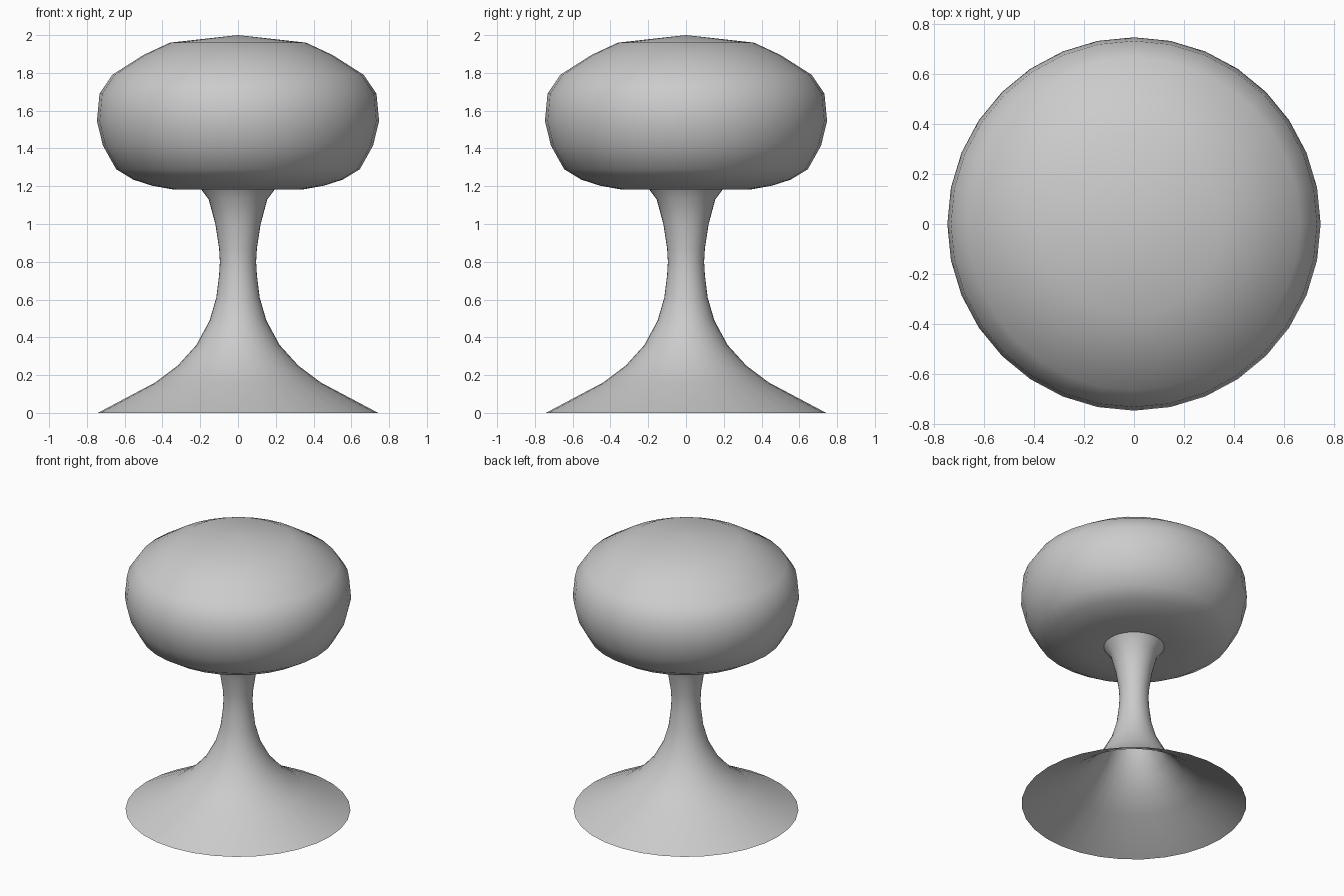
import bpy, math

if "Cube" in bpy.data.objects:
    bpy.data.objects.remove(bpy.data.objects["Cube"])

SIDES = 32


def lathe(name, profile):
    """Revolve (radius, z) points, listed from bottom to top, around z."""
    verts, faces, rings = [], [], []
    for r, z in profile:
        n = 1 if r == 0 else SIDES
        rings.append((len(verts), n))
        for i in range(n):
            a = 2 * math.pi * i / SIDES
            verts.append((r * math.cos(a), r * math.sin(a), z))
    for (a, na), (b, nb) in zip(rings, rings[1:]):
        for i in range(SIDES):
            j = (i + 1) % SIDES
            if nb == 1:
                faces.append((a + i, a + j, b))
            else:
                faces.append((a + i, a + j, b + j, b + i))
    mesh = bpy.data.meshes.new(name)
    mesh.from_pydata(verts, [], faces)
    mesh.shade_smooth()
    obj = bpy.data.objects.new(name, mesh)
    bpy.context.collection.objects.link(obj)
    return obj


# Flared hollow foot running up into a narrow stem
lathe("base_stem", [
    (0.742, 0.0), (0.44, 0.16), (0.32, 0.25), (0.22, 0.36), (0.15, 0.49),
    (0.115, 0.61), (0.10, 0.73), (0.096, 0.80), (0.10, 0.87), (0.12, 1.0),
    (0.155, 1.13), (0.20, 1.19)])

# Rounded cap, open underneath where the stem joins
lathe("cap", [
    (0.20, 1.19), (0.345, 1.183), (0.455, 1.203), (0.555, 1.235),
    (0.645, 1.29), (0.715, 1.415), (0.747, 1.545), (0.733, 1.69),
    (0.665, 1.79), (0.50, 1.895), (0.36, 1.96), (0.0, 2.0)])
